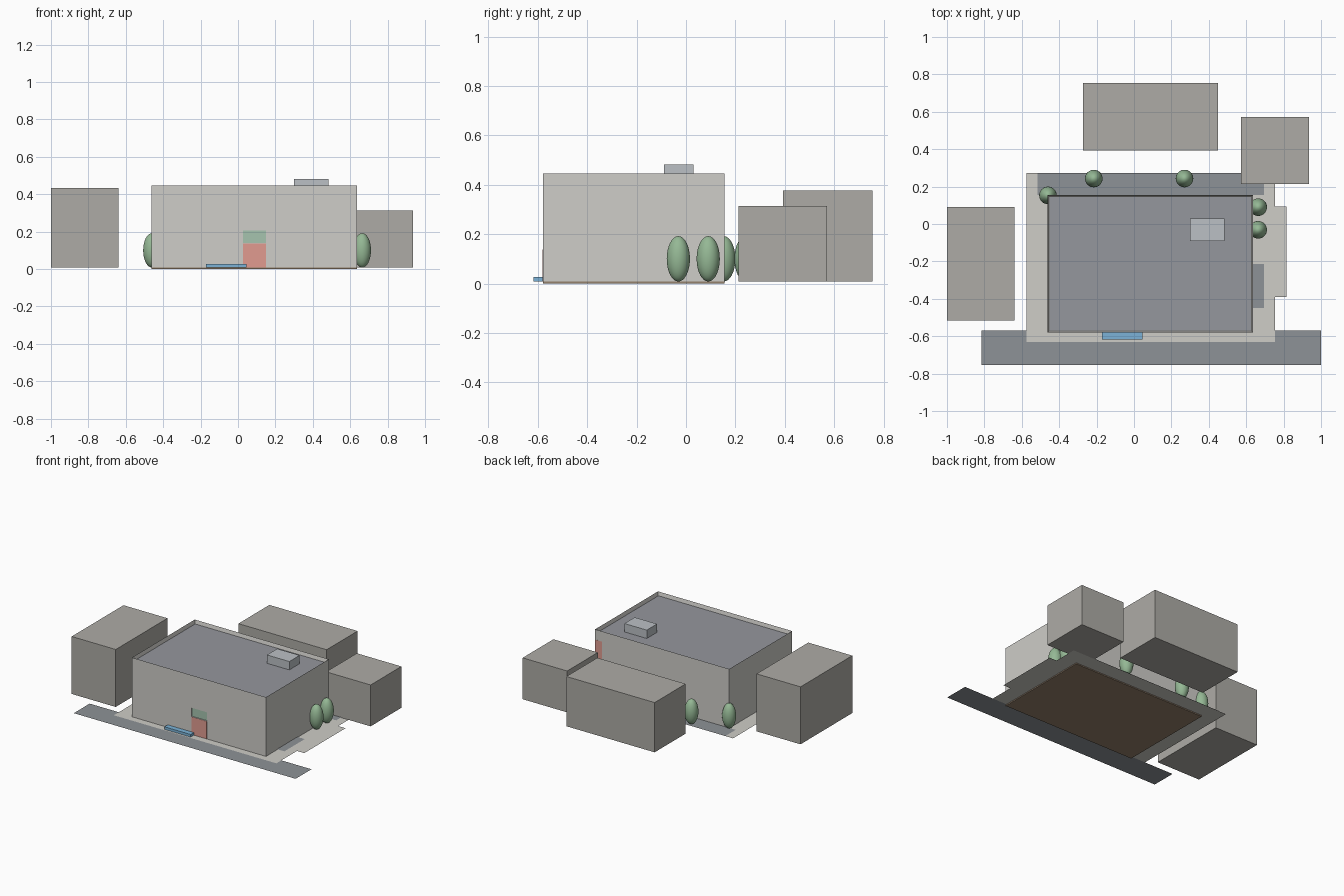
import bpy, bmesh

if "Cube" in bpy.data.objects:
    bpy.data.objects.remove(bpy.data.objects["Cube"])


def material(name, r, g, b):
    m = bpy.data.materials.new(name)
    m.diffuse_color = (r, g, b, 1)
    m.use_nodes = True
    m.node_tree.nodes["Principled BSDF"].inputs["Base Color"].default_value = m.diffuse_color
    return m


concrete = material("concrete", 0.62, 0.61, 0.57)
asphalt = material("asphalt", 0.27, 0.29, 0.31)
wall_mat = material("wall", 0.62, 0.61, 0.58)
roof_mat = material("roof", 0.30, 0.31, 0.34)
metal = material("metal", 0.50, 0.53, 0.56)
massing = material("massing", 0.42, 0.41, 0.38)
brown = material("brown", 0.30, 0.22, 0.15)
red = material("red", 0.75, 0.33, 0.28)
green = material("glass_green", 0.38, 0.55, 0.43)
blue = material("blue", 0.20, 0.45, 0.68)
leaf = material("leaf", 0.30, 0.48, 0.30)


def finish(name, bm, mat):
    me = bpy.data.meshes.new(name)
    bm.to_mesh(me)
    bm.free()
    ob = bpy.data.objects.new(name, me)
    bpy.context.collection.objects.link(ob)
    if mat:
        me.materials.append(mat)
    return ob


def box(name, x, y, z, mat=None):
    """Box from (min, max) ranges, baked in world coordinates."""
    bm = bmesh.new()
    bmesh.ops.create_cube(bm, size=1)
    for v in bm.verts:
        v.co = [r[0] if c < 0 else r[1] for c, r in zip(v.co, (x, y, z))]
    return finish(name, bm, mat)


def sheet(name, points, z, mat):
    """Flat paving outline."""
    bm = bmesh.new()
    bm.faces.new([bm.verts.new((px, py, z)) for px, py in points])
    return finish(name, bm, mat)


def rect(x0, y0, x1, y1):
    return [(x0, y0), (x1, y0), (x1, y1), (x0, y1)]


# Paving and street
G = 0.008
sheet("street", rect(-0.815, -0.755, 1.0, -0.57), G - 0.001, asphalt)
sheet("pavement", [(-0.575, -0.63), (0.755, -0.63), (0.755, -0.39), (0.815, -0.39),
                   (0.815, 0.093), (0.755, 0.093), (0.755, 0.272), (-0.575, 0.272)],
      G, concrete)
sheet("rear_lane", rect(-0.515, 0.155, 0.695, 0.272), G + 0.002, asphalt)
sheet("side_bay", rect(0.634, -0.45, 0.695, -0.213), G + 0.004, asphalt)

# Main building: foundation, walls with parapet, sunken roof
X, Y = (-0.462, 0.635), (-0.58, 0.155)
box("foundation", X, Y, (0, G), brown)
walls = box("walls", X, Y, (G, 0.446), wall_mat)
bm = bmesh.new()
bm.from_mesh(walls.data)
bmesh.ops.recalc_face_normals(bm, faces=bm.faces)
top = max(bm.faces, key=lambda f: f.calc_center_median().z)
bmesh.ops.inset_region(bm, faces=[top], thickness=0.01)
for v in top.verts:
    v.co.z = 0.415
bm.to_mesh(walls.data)
bm.free()
box("roof", (X[0] + 0.01, X[1] - 0.01), (Y[0] + 0.01, Y[1] - 0.01), (0.412, 0.42), roof_mat)
box("roof_unit", (0.30, 0.483), (-0.09, 0.03), (0.42, 0.482), metal)

# Window recess above the door
cutter = box("window_cutter", (0.026, 0.151), (-0.60, -0.57), (0.14, 0.205))
cutter.hide_render = True
cutter.hide_viewport = True
cut = walls.modifiers.new("window_recess", 'BOOLEAN')
cut.operation = 'DIFFERENCE'
cut.solver = 'EXACT'
cut.object = cutter
box("window_glass", (0.026, 0.151), (-0.573, -0.569), (0.14, 0.205), green)

# Doors and blue kerb planter
box("front_door", (0.028, 0.151), (-0.581, -0.57), (G, 0.138), red)
box("rear_door", (0.58, 0.634), (0.15, 0.156), (G, 0.37), red)
box("blue_planter", (-0.17, 0.045), (-0.618, -0.58), (G, 0.027), blue)

# Neighbouring blocks
for name, x, y, h in (("left_block", (-1.0, -0.64), (-0.515, 0.09), 0.433),
                      ("rear_block", (-0.272, 0.45), (0.393, 0.755), 0.376),
                      ("right_block", (0.572, 0.936), (0.213, 0.572), 0.314)):
    box(name, x, y, (G, h), massing)

# Egg-shaped trees
for i, (x, y) in enumerate(((-0.46, 0.153), (-0.215, 0.243), (0.27, 0.243),
                            (0.664, 0.09), (0.664, -0.031))):
    bm = bmesh.new()
    bmesh.ops.create_uvsphere(bm, u_segments=32, v_segments=16, radius=1)
    for f in bm.faces:
        f.smooth = True
    tree = finish(f"tree_{i + 1}", bm, leaf)
    tree.location = (x, y, 0.1)
    tree.scale = (0.047, 0.047, 0.092)
